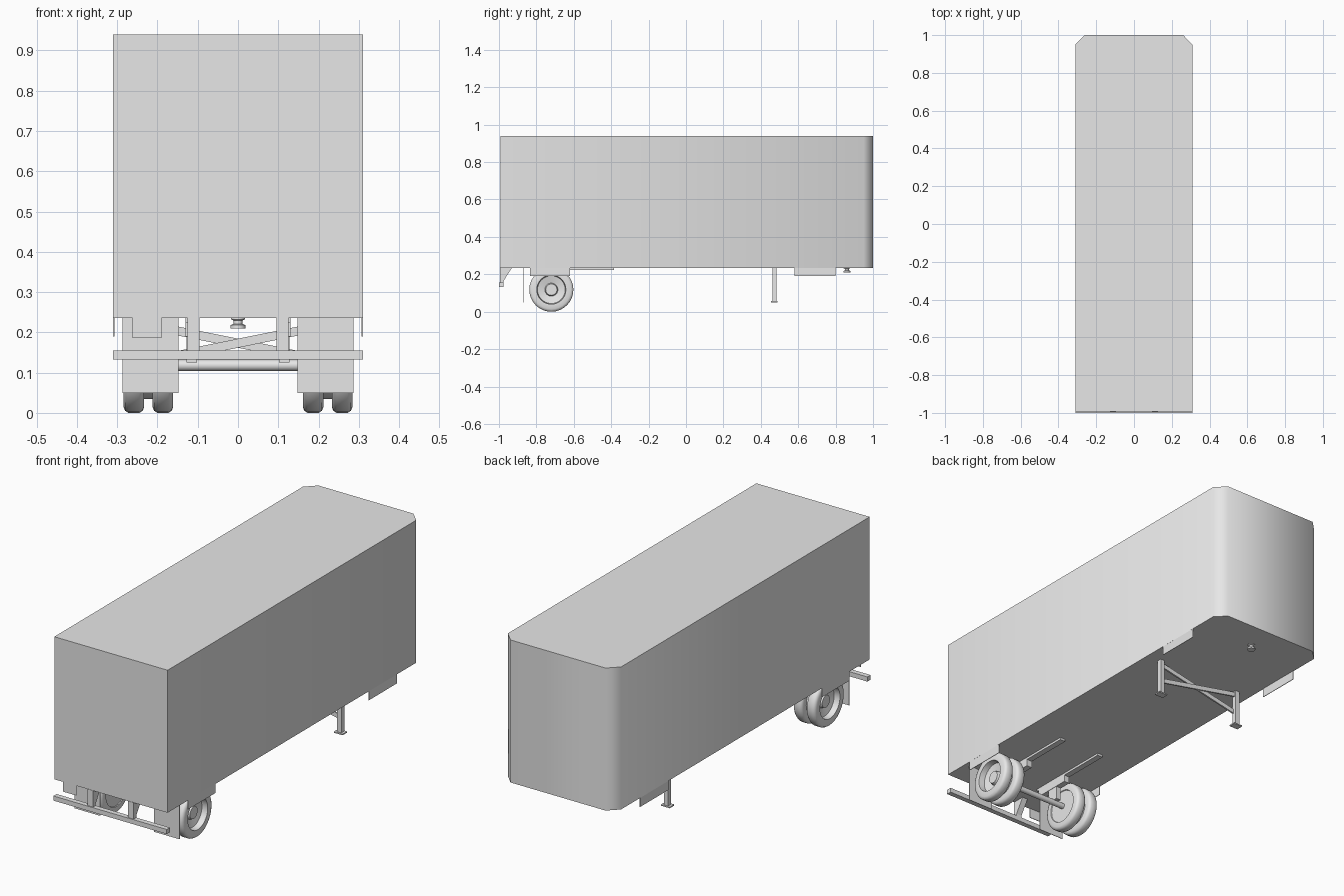
import bpy, bmesh, math
from mathutils import Vector, Matrix

if "Cube" in bpy.data.objects:
    bpy.data.objects.remove(bpy.data.objects["Cube"])

grey = bpy.data.materials.new("light_grey")
grey.diffuse_color = (0.8, 0.8, 0.8, 1)
grey.use_nodes = True
grey.node_tree.nodes["Principled BSDF"].inputs["Base Color"].default_value = grey.diffuse_color


def finish(name, bm, smooth=None):
    bmesh.ops.recalc_face_normals(bm, faces=bm.faces)
    me = bpy.data.meshes.new(name)
    bm.to_mesh(me)
    bm.free()
    me.materials.append(grey)
    ob = bpy.data.objects.new(name, me)
    bpy.context.collection.objects.link(ob)
    if smooth:
        bpy.ops.object.select_all(action='DESELECT')
        ob.select_set(True)
        bpy.context.view_layer.objects.active = ob
        bpy.ops.object.shade_smooth_by_angle(angle=math.radians(smooth))
    return ob


def box(name, x0, x1, y0, y1, z0, z1, tilt=0):
    """Box between limits, optionally tilted about its own y axis."""
    bm = bmesh.new()
    size = Matrix.Diagonal((x1 - x0, y1 - y0, z1 - z0, 1))
    mid = Matrix.Translation(((x0 + x1) / 2, (y0 + y1) / 2, (z0 + z1) / 2))
    bmesh.ops.create_cube(bm, size=1, matrix=mid @ Matrix.Rotation(tilt, 4, 'Y') @ size)
    return finish(name, bm)


def prism(name, pts, offset, smooth=None):
    """Extrude a flat outline of 3D points."""
    bm = bmesh.new()
    face = bm.faces.new([bm.verts.new(p) for p in pts])
    out = bmesh.ops.extrude_face_region(bm, geom=[face])["geom"]
    bmesh.ops.translate(bm, vec=offset, verts=[v for v in out if isinstance(v, bmesh.types.BMVert)])
    if len(bm.faces) == len(pts) + 1:
        bm.faces.new([v for v in bm.verts][:len(pts)])
    return finish(name, bm, smooth)


def lathe(name, profile, axis, centre, steps=32):
    """Spin (radius, distance along axis) points about the x or z axis."""
    bm = bmesh.new()
    place = (lambda r, d: (d, 0, r)) if axis == 'X' else (lambda r, d: (r, 0, d))
    vs = [bm.verts.new(place(r, d)) for r, d in profile]
    es = [bm.edges.new(p) for p in zip(vs, vs[1:])]
    bmesh.ops.spin(bm, geom=vs + es, cent=(0, 0, 0), steps=steps, angle=math.tau,
                   axis=(1, 0, 0) if axis == 'X' else (0, 0, 1))
    bmesh.ops.remove_doubles(bm, verts=bm.verts, dist=0.0002)
    bmesh.ops.translate(bm, vec=Vector(centre), verts=bm.verts)
    return finish(name, bm, 40)


# Cargo body with cut nose corners
prism("cargo_body", [(-.31, -.993, .235), (.31, -.993, .235), (.31, .95, .235),
                     (.26, 1, .235), (-.26, 1, .235), (-.31, .95, .235)], (0, 0, .705), 50)

# Coupling pin under the nose
lathe("coupling_pin", [(0, .238), (.017, .238), (.017, .232), (.011, .229), (.011, .221),
                       (.019, .218), (.019, .21), (0, .21)], 'Z', (0, .86, 0), 20)

# Rear bumper bar and number plate blank
box("rear_bumper", -.31, .31, -1, -.975, .132, .155)
box("rear_plate", -.262, -.19, -.992, -.989, .186, .236)

WY, WZ = -.72, .118
for s, side in ((-1, "left"), (1, "right")):
    def sbox(name, x0, x1, *rest):
        return box(side + "_" + name, min(s * x0, s * x1), max(s * x0, s * x1), *rest)

    # Bumper strut with sloped back
    prism(side + "_bumper_strut", [(s * .096, -.995, .15), (s * .096, -.995, .236), (s * .096, -.93, .236),
                                   (s * .096, -.975, .165), (s * .096, -.975, .15)], (s * .03, 0, 0))

    # Thin skirts level with the body side, and mud flaps
    sbox("wheel_skirt", .307, .3098, -.835, -.62, .19, .237)
    sbox("front_skirt", .307, .3098, .58, .80, .19, .237)
    sbox("mud_flap", .148, .287, -.868, -.865, .05, .236)

    # Chassis rail, suspension hanger and spring pad
    sbox("chassis_rail", .1, .13, -.83, -.385, .224, .237)
    sbox("suspension_hanger", .1, .13, -.82, -.63, .19, .226)
    sbox("axle_bracket", .102, .128, -.75, -.69, .125, .195)

    # Landing leg with foot
    sbox("landing_leg", .218, .242, .462, .485, .055, .237)
    sbox("landing_foot", .206, .254, .455, .49, .05, .056)

    # Crossed brace between the legs
    box(side + "_leg_brace", -.232, .232, .467 + .004 * s, .475 + .004 * s, .162, .184, s * .2)

    # Twin tyres
    for x0, x1, label in ((.161, .212, "inner"), (.233, .284, "outer")):
        lathe(f"{side}_{label}_tyre",
              [(.082, s * x0), (.104, s * x0), (.113, s * (x0 + .004)), (.118, s * (x0 + .012)),
               (.118, s * (x1 - .012)), (.113, s * (x1 - .004)), (.104, s * x1), (.082, s * x1)],
              'X', (0, WY, WZ))
    # Wheel rim: closed inside, deep dish outside
    lathe(side + "_wheel_rim",
          [(0, s * .165), (.08, s * .165), (.083, s * .161), (.083, s * .284), (.078, s * .284),
           (.074, s * .255), (.035, s * .245), (.03, s * .262), (0, s * .262)], 'X', (0, WY, WZ))

# Axle tube
lathe("axle", [(0, -.17), (.014, -.17), (.014, .17), (0, .17)], 'X', (0, WY, WZ), 16)
